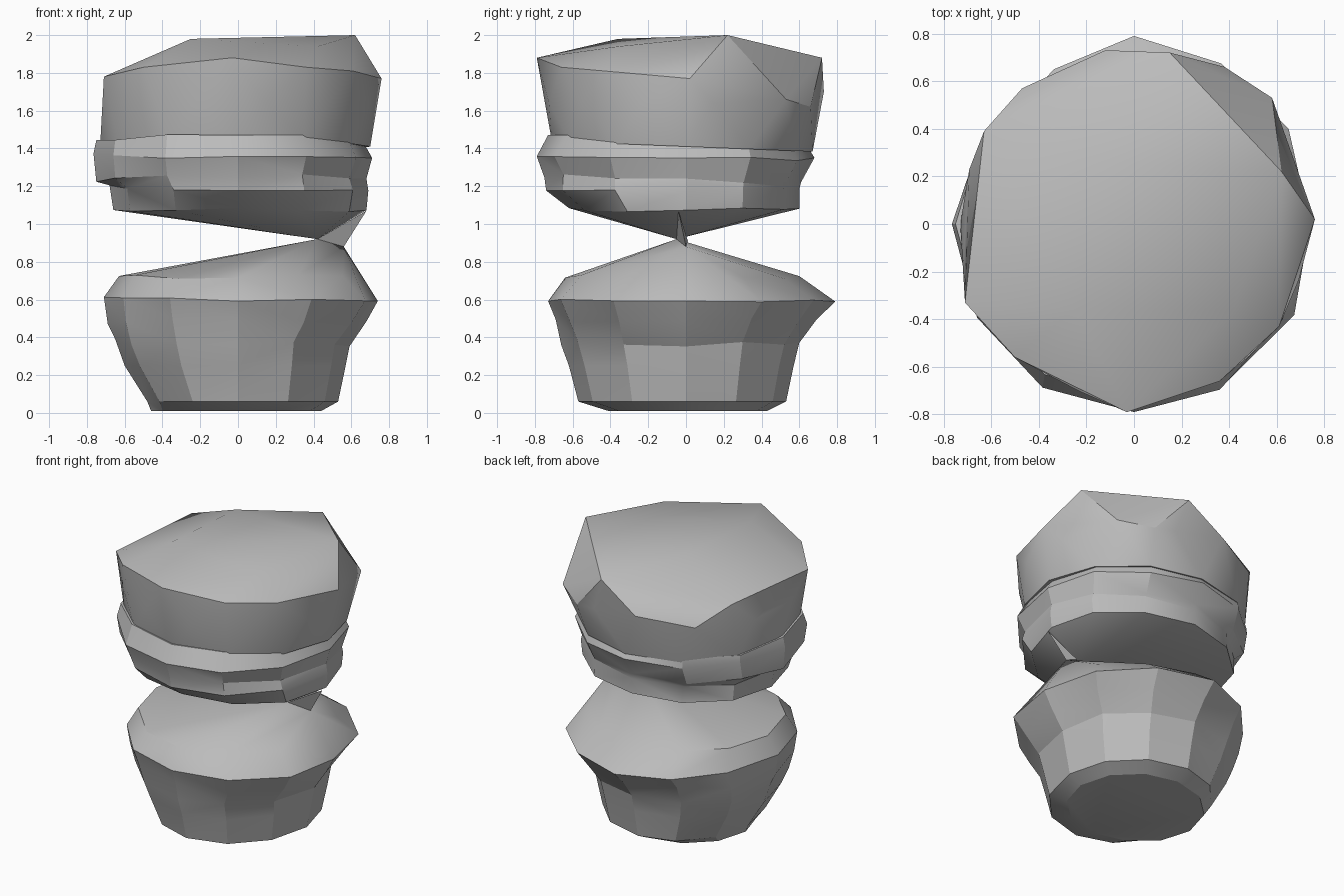
import bpy
import bmesh
import math
import random
from mathutils import Vector

random.seed(4)

default_cube = bpy.data.objects.get("Cube")
if default_cube:
    bpy.data.objects.remove(default_cube, do_unlink=True)

# One plain stone grey for everything
grey = bpy.data.materials.new("stone grey")
grey.use_nodes = True
colour = (0.5, 0.5, 0.5, 1)
grey.diffuse_color = colour
grey.node_tree.nodes["Principled BSDF"].inputs["Base Color"].default_value = colour


def ring(z, west, east, south, north, tilt=0.0, wobble=0.0, lean=0.0, turn=0.0):
    """Uneven polygon reaching a different distance in each compass direction.
    Lean swells the front left corner and shrinks the back right one."""
    sides = 12
    points = []
    for i in range(sides):
        angle = math.tau * i / sides + turn
        c, s = math.cos(angle), math.sin(angle)
        swell = 1 + lean * math.cos(angle + math.pi / 4) * abs(math.sin(2 * angle))
        x = c * (east if c > 0 else west) * swell
        y = s * (north if s > 0 else south) * swell
        lift = random.uniform(-wobble, wobble)
        points.append(Vector((x, y, z - tilt * y + lift)))
    return points


def finish(name, bm, angle):
    """Turn a bmesh into a named object with partly smooth shading."""
    bmesh.ops.recalc_face_normals(bm, faces=bm.faces)
    mesh = bpy.data.meshes.new(name)
    bm.to_mesh(mesh)
    bm.free()
    mesh.materials.append(grey)
    obj = bpy.data.objects.new(name, mesh)
    bpy.context.collection.objects.link(obj)
    bpy.ops.object.select_all(action='DESELECT')
    obj.select_set(True)
    bpy.context.view_layer.objects.active = obj
    bpy.ops.object.shade_smooth_by_angle(angle=math.radians(angle))


def loft(name, rings, angle=28, bottom=None):
    """Skin rings from low to high, with a flat top and a flat or pointed bottom."""
    bm = bmesh.new()
    loops = [[bm.verts.new(p) for p in r] for r in rings]
    count = len(loops[0])
    for low, high in zip(loops, loops[1:]):
        for i in range(count):
            j = (i + 1) % count
            bm.faces.new((low[i], low[j], high[j], high[i]))
    bm.faces.new(loops[-1])
    if bottom is None:
        bm.faces.new(loops[0])
    else:
        tip = bm.verts.new(bottom)
        for i in range(count):
            bm.faces.new((loops[0][i], loops[0][(i + 1) % count], tip))
    bmesh.ops.triangulate(bm, faces=[f for f in bm.faces if len(f.verts) == 4])
    finish(name, bm, angle)


def hull(name, points, angle=30):
    """Convex faceted block around a set of points."""
    bm = bmesh.new()
    for p in points:
        bm.verts.new(p)
    bmesh.ops.convex_hull(bm, input=bm.verts)
    loose = [v for v in bm.verts if not v.link_faces]
    bmesh.ops.delete(bm, geom=loose, context='VERTS')
    finish(name, bm, angle)


# Tips where the two halves touch, off-centre
neck_inner = Vector((0.42, -0.05, 0.92))
neck_outer = Vector((0.56, 0.0, 0.88))
neck_upper = Vector((0.68, -0.04, 1.07))

# Lower half: tapering base with a flared rim
rim = ring(0.6, 0.71, 0.74, 0.73, 0.79, wobble=0.015, lean=0.06)
loft("lower_bun", [
    ring(0.01, 0.46, 0.44, 0.41, 0.43),
    ring(0.06, 0.48, 0.53, 0.57, 0.53),
    ring(0.25, 0.6, 0.57, 0.62, 0.57),
    ring(0.37, 0.65, 0.59, 0.66, 0.6, wobble=0.02),
    ring(0.49, 0.69, 0.68, 0.69, 0.69, wobble=0.02, lean=0.03),
    rim,
], angle=20)

# Lopsided cone sitting on the rim
shoulder = ring(0.72, 0.63, 0.64, 0.64, 0.6, wobble=0.01)
hull("lower_cone", rim + shoulder + [neck_inner, neck_outer], angle=25)

# Thin sliver bridging the two halves
neck_back = Vector((0.48, 0.01, 0.91))
hull("neck", [neck_inner, neck_outer, neck_upper, neck_back])

# Filling: lopsided underside and an uneven protruding slab
loft("filling", [
    ring(1.075, 0.66, 0.68, 0.62, 0.6, wobble=0.01),
    ring(1.19, 0.68, 0.69, 0.74, 0.6, wobble=0.015, lean=0.02),
    ring(1.235, 0.75, 0.68, 0.75, 0.61, tilt=0.02, wobble=0.015),
    ring(1.36, 0.765, 0.71, 0.79, 0.68, tilt=0.01, wobble=0.02, lean=0.02),
    ring(1.43, 0.75, 0.67, 0.73, 0.66, tilt=0.05, wobble=0.015),
], bottom=neck_inner)

# Upper half: faceted dome with an irregular crest and a broad top
crest = [
    (-0.03, -0.79, 1.88), (-0.5, -0.56, 1.83), (-0.71, -0.33, 1.78),
    (-0.63, 0.39, 1.79), (-0.47, 0.57, 1.65), (-0.12, 0.73, 1.7),
    (0.15, 0.72, 1.88), (0.38, 0.66, 1.62), (0.58, 0.53, 1.66),
    (0.76, 0.02, 1.77), (0.61, -0.43, 1.81), (0.36, -0.66, 1.83),
]
plateau = [(0.62, 0.22, 2.0), (0.42, -0.36, 1.94), (-0.25, -0.36, 1.98), (-0.2, 0.26, 1.98)]
skirt = ring(1.41, 0.73, 0.7, 0.71, 0.67, tilt=0.04)
belly = ring(1.64, 0.73, 0.73, 0.74, 0.72, turn=0.2)
hull("upper_bun", [Vector(p) for p in crest + plateau] + skirt + belly)
